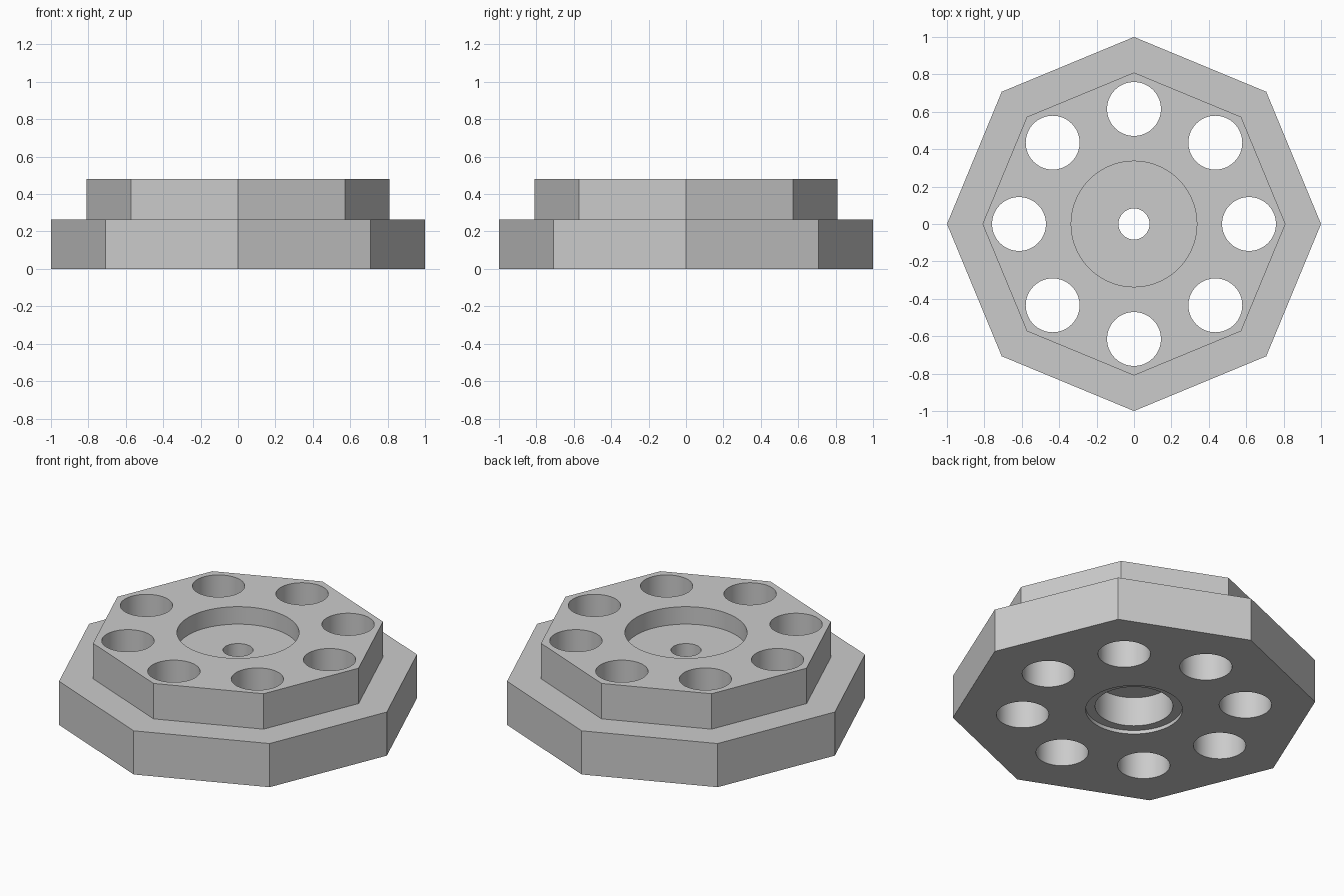
import bpy
import math
from math import cos, sin

cube = bpy.data.objects.get("Cube")
if cube:
    bpy.data.objects.remove(cube, do_unlink=True)

grey = bpy.data.materials.new("light_grey")
grey.use_nodes = True
grey.diffuse_color = (0.6, 0.6, 0.6, 1)
grey.node_tree.nodes["Principled BSDF"].inputs["Base Color"].default_value = (0.6, 0.6, 0.6, 1)


def prism(name, radius, low, high, sides=64, x=0, y=0):
    """Upright prism between two heights."""
    bpy.ops.mesh.primitive_cylinder_add(vertices=sides, radius=radius, depth=high - low,
                                        location=(x, y, (low + high) / 2))
    obj = bpy.context.object
    obj.name = name
    obj.data.materials.append(grey)
    return obj


def combine(body, tool, operation):
    """Apply a boolean and discard the tool."""
    tool.hide_render = True
    mod = body.modifiers.new(operation.title(), 'BOOLEAN')
    mod.operation = operation
    mod.solver = 'EXACT'
    mod.object = tool
    bpy.context.view_layer.objects.active = body
    bpy.ops.object.modifier_apply(modifier=mod.name)
    bpy.data.objects.remove(tool, do_unlink=True)


# Stepped octagonal body
TOP = 0.48
flange = prism("octagonal_flange", 1, 0, 0.265, 8)
combine(flange, prism("upper_step", 0.81, 0.1, TOP, 8), 'UNION')

# Ring of through holes
for i in range(8):
    a = i * math.pi / 4
    combine(flange, prism("bolt_hole", 0.144, -0.1, 0.6, 64, 0.615 * cos(a), 0.615 * sin(a)),
            'DIFFERENCE')

# Central bore: top recess, narrow hole, deep bottom bore and its shallow counterbore
for name, radius, low, high in (
        ("top_recess", 0.336, 0.374, 0.6),
        ("bottom_counterbore", 0.266, -0.1, 0.022),
        ("bottom_bore", 0.214, -0.1, 0.2),
        ("centre_hole", 0.083, -0.1, 0.6)):
    combine(flange, prism(name, radius, low, high), 'DIFFERENCE')

# Round walls smooth, octagon edges sharp
bpy.ops.object.select_all(action='DESELECT')
flange.select_set(True)
bpy.context.view_layer.objects.active = flange
bpy.ops.object.shade_smooth_by_angle(angle=math.radians(30))
